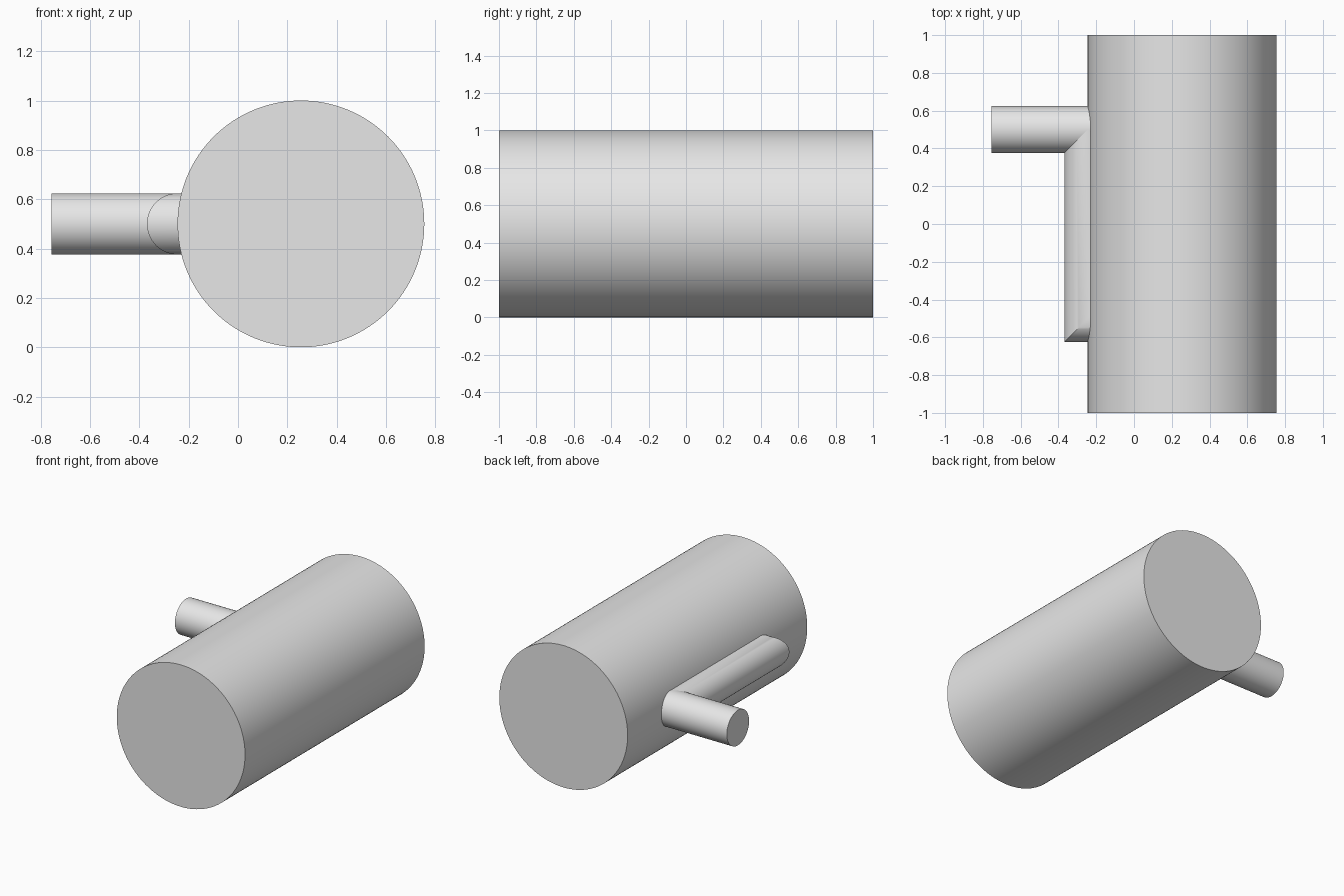
import bpy
import bmesh
import math
from mathutils import Vector

cube = bpy.data.objects.get("Cube")
if cube:
    bpy.data.objects.remove(cube, do_unlink=True)

GREY = (0.8, 0.8, 0.8, 1.0)
grey = bpy.data.materials.new("plain_grey")
grey.use_nodes = True
grey.diffuse_color = GREY
grey.node_tree.nodes["Principled BSDF"].inputs["Base Color"].default_value = GREY


def sweep(name, path, radius, sides):
    """Capped round pipe along a level path, with mitred corners."""
    points = [Vector(p) for p in path]
    legs = [(b - a).normalized() for a, b in zip(points, points[1:])]
    up = Vector((0, 0, 1))
    bm = bmesh.new()
    rings = []
    for i, point in enumerate(points):
        before, after = legs[max(i - 1, 0)], legs[min(i, len(legs) - 1)]
        tangent = (before + after).normalized()
        across = tangent.cross(up) / tangent.dot(before)
        angles = [math.tau * k / sides for k in range(sides)]
        rings.append([bm.verts.new(point + radius * (math.cos(a) * across + math.sin(a) * up))
                      for a in angles])
    for low, high in zip(rings, rings[1:]):
        for k in range(sides):
            n = (k + 1) % sides
            bm.faces.new((low[k], low[n], high[n], high[k]))
    bm.faces.new(rings[0])
    bm.faces.new(rings[-1])
    bmesh.ops.recalc_face_normals(bm, faces=bm.faces)
    mesh = bpy.data.meshes.new(name)
    bm.to_mesh(mesh)
    bm.free()
    mesh.materials.append(grey)
    obj = bpy.data.objects.new(name, mesh)
    bpy.context.collection.objects.link(obj)
    bpy.ops.object.select_all(action="DESELECT")
    obj.select_set(True)
    bpy.context.view_layer.objects.active = obj
    bpy.ops.object.shade_smooth_by_angle(angle=math.radians(30))
    return obj


AXIS_Z = 0.5        # shared centre height
BODY_X = 0.255      # centre line of the large cylinder
SIDE_X = -0.245     # where the body wall meets the pipes
PIPE_R = 0.124

# Large cylinder lying front to back
sweep("body", [(BODY_X, -1, AXIS_Z), (BODY_X, 1, AXIS_Z)], 0.5, 128)

# Straight pipe sticking out of the side
sweep("outlet_pipe", [(-0.755, 0.5, AXIS_Z), (0, 0.5, AXIS_Z)], PIPE_R, 64)

# Half-sunk pipe along the wall, with a mitred elbow back into the body
sweep("side_pipe", [(SIDE_X, 0.5, AXIS_Z), (SIDE_X, -0.5, AXIS_Z), (0, -0.5, AXIS_Z)], PIPE_R, 64)
